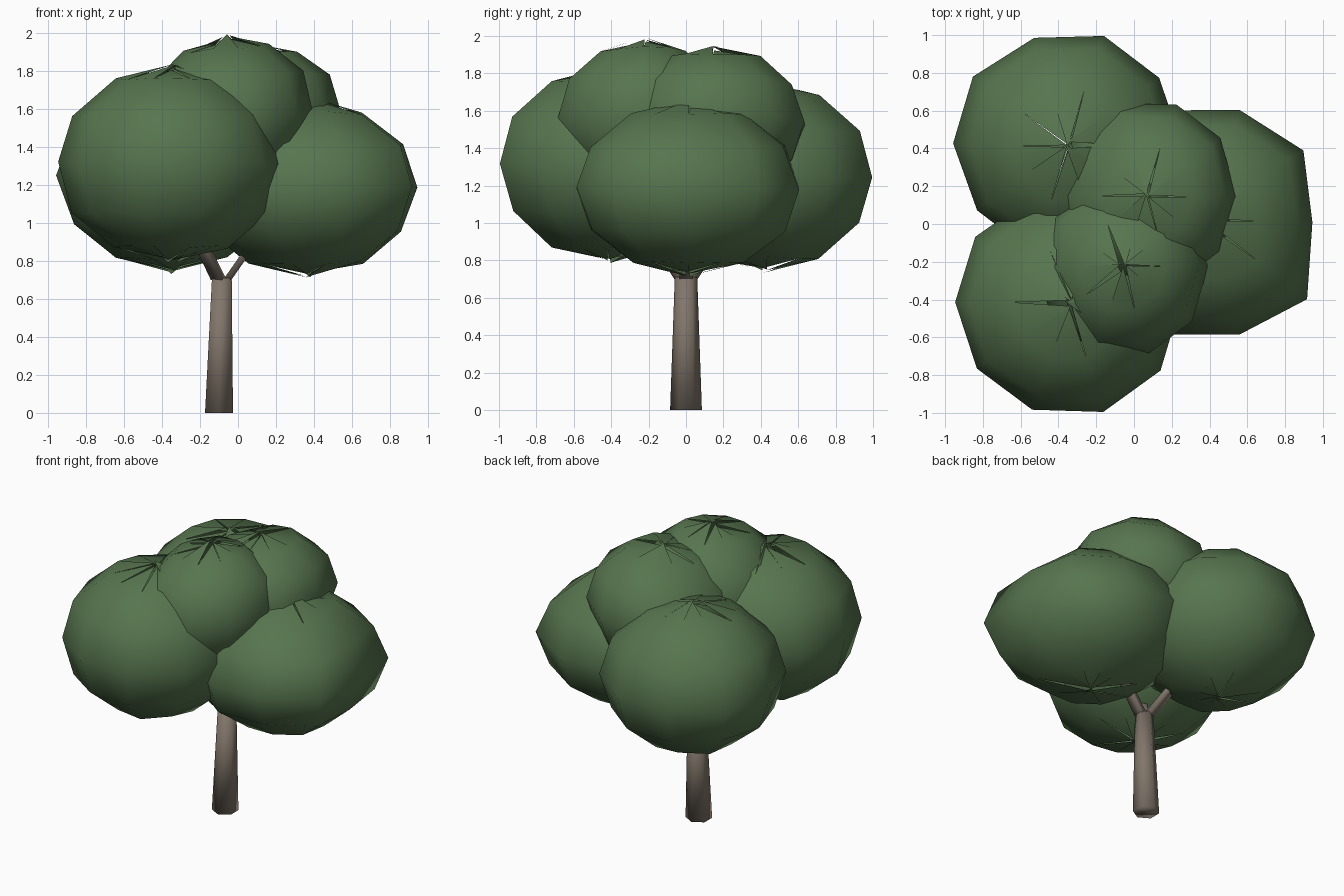
import bpy, bmesh, math, random
from mathutils import Vector

if "Cube" in bpy.data.objects:
    bpy.data.objects.remove(bpy.data.objects["Cube"])

random.seed(4)


def material(name, colour):
    m = bpy.data.materials.new(name)
    m.diffuse_color = (*colour, 1)
    m.use_nodes = True
    m.node_tree.nodes["Principled BSDF"].inputs["Base Color"].default_value = m.diffuse_color
    return m


BARK = material("bark brown", (0.22, 0.18, 0.145))
LEAF = material("leaf green", (0.095, 0.178, 0.077))


def finish(bm, name, mat):
    """Turn a bmesh into a smooth-shaded object."""
    bmesh.ops.recalc_face_normals(bm, faces=bm.faces)
    for f in bm.faces:
        f.smooth = True
    mesh = bpy.data.meshes.new(name)
    bm.to_mesh(mesh)
    bm.free()
    mesh.materials.append(mat)
    obj = bpy.data.objects.new(name, mesh)
    bpy.context.collection.objects.link(obj)
    return obj


def loft(name, rings):
    """Closed prism between two matching rings of points."""
    bm = bmesh.new()
    a, b = [[bm.verts.new(p) for p in ring] for ring in rings]
    for i in range(len(a)):
        j = (i + 1) % len(a)
        bm.faces.new((a[i], a[j], b[j], b[i]))
    bm.faces.new(a[::-1])
    bm.faces.new(b)
    return finish(bm, name, BARK)


def hexagon(centre, r):
    return [Vector(centre) + Vector((r * math.cos(a), r * math.sin(a), 0))
            for a in (math.tau * i / 6 + math.pi / 2 for i in range(6))]


def branch(name, angle, slope, height):
    """Flat-sided limb leaning outward from the trunk top."""
    out = Vector((math.cos(angle), math.sin(angle), 0))
    side = Vector((-out.y, out.x, 0))
    rings = []
    for z, half_w, half_t in ((0.70, 0.036, 0.022), (height, 0.030, 0.020)):
        c = Vector((-0.085, 0, z)) + out * (0.028 + slope * (z - 0.70))
        rings.append([c + out * (u * half_t) + side * (v * half_w)
                      for u, v in ((1, -1), (1, 1), (-1, 1), (-1, -1))])
    return loft(name, rings)


def foliage(name, centre, radii, tilt=0.0, bulge=None, segments=10, rings=6, noise=0.008):
    """Rough low-poly ellipsoid; bulge scales single meridians, pole caps are loose leaf tips."""
    bm = bmesh.new()
    c = Vector(centre)
    bulge = bulge or {}

    def point(k, i, rough):
        theta, phi = math.pi * k / rings, math.tau * i / segments
        r = math.sin(theta) * bulge.get(i, 1)
        p = Vector((radii[0] * r * math.cos(phi), radii[1] * r * math.sin(phi),
                    radii[2] * math.cos(theta)))
        p.z += tilt * p.x
        return bm.verts.new(c + p + Vector([random.uniform(-rough, rough) for _ in range(3)]))

    grid = [[point(k, i, noise) for i in range(segments)] for k in range(1, rings)]
    for i in range(segments):
        j = (i + 1) % segments
        for upper, lower in zip(grid, grid[1:]):
            bm.faces.new((upper[i], lower[i], lower[j], upper[j]))
        bm.faces.new((point(0, 0, 0.02), grid[0][i], grid[0][j]))
        bm.faces.new((point(rings, 0, 0.02), grid[-1][j], grid[-1][i]))
    return finish(bm, name, LEAF)


# Trunk and three branches reaching into the lower crowns
loft("trunk", (hexagon((-0.10, 0, 0), 0.085), hexagon((-0.085, 0, 0.71), 0.06)))
branch("right_branch", 0, 0.70, 1.15)
branch("front_branch", math.radians(-125), 0.85, 1.12)
branch("back_branch", math.radians(125), 0.85, 1.10)

# Lower ring of three large leaf masses
foliage("front_left_foliage", (-0.35, -0.42, 1.315), (0.60, 0.60, 0.51), bulge={8: 1.02})
foliage("back_left_foliage", (-0.35, 0.42, 1.245), (0.60, 0.60, 0.50), bulge={2: 1.02, 4: 1.03})
foliage("right_foliage", (0.37, 0.01, 1.185), (0.62, 0.625, 0.455),
        bulge={0: 0.92, 1: 1.04, 9: 1.10})

# Two smaller leaf masses on top
foliage("upper_front_foliage", (-0.06, -0.23, 1.555), (0.46, 0.475, 0.42), tilt=0.08)
foliage("upper_back_foliage", (0.07, 0.15, 1.525), (0.48, 0.51, 0.41), tilt=0.12)
